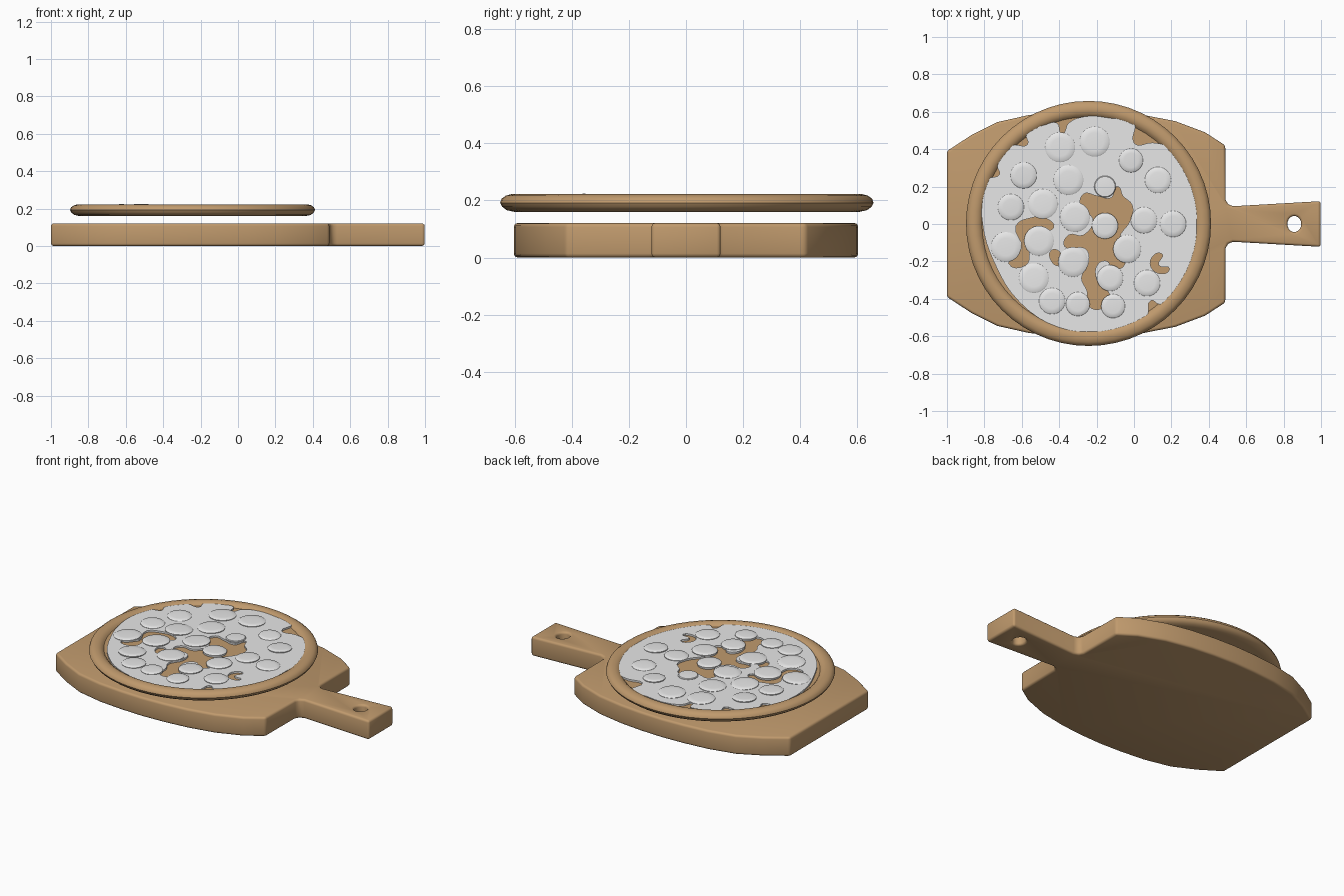
import bpy, bmesh, math, random
from mathutils import Matrix, Vector

if "Cube" in bpy.data.objects:
    bpy.data.objects.remove(bpy.data.objects["Cube"])

random.seed(4)
CX, CY = -0.243, 0.003          # pizza centre


def material(name, rgb):
    m = bpy.data.materials.new(name)
    m.diffuse_color = (*rgb, 1)
    m.use_nodes = True
    m.node_tree.nodes["Principled BSDF"].inputs["Base Color"].default_value = m.diffuse_color
    return m


WOOD = material("warm_tan", (0.527, 0.323, 0.153))
GREY = material("light_grey", (0.8, 0.8, 0.8))


def add(name, mesh, mat, angle=40):
    mesh.materials.clear()
    mesh.materials.append(mat)
    mesh.shade_smooth()
    mesh.set_sharp_from_angle(angle=math.radians(angle))
    o = bpy.data.objects.new(name, mesh)
    bpy.context.collection.objects.link(o)
    return o


def evaluated_mesh(o):
    bpy.context.view_layer.update()
    dg = bpy.context.evaluated_depsgraph_get()
    return bpy.data.meshes.new_from_object(o.evaluated_get(dg))


def prism(name, pts, z0, z1):
    bm = bmesh.new()
    f = bm.faces.new([bm.verts.new((x, y, z0)) for x, y in pts])
    r = bmesh.ops.extrude_face_region(bm, geom=[f])
    vs = [v for v in r["geom"] if isinstance(v, bmesh.types.BMVert)]
    bmesh.ops.translate(bm, verts=vs, vec=(0, 0, z1 - z0))
    bmesh.ops.recalc_face_normals(bm, faces=bm.faces)
    me = bpy.data.meshes.new(name)
    bm.to_mesh(me)
    bm.free()
    return me


def lathe(name, profile, n, matrix):
    """Spin a (radius, z) profile whose ends lie on the axis."""
    bm = bmesh.new()
    vs = [bm.verts.new((r, 0, z)) for r, z in profile]
    es = [bm.edges.new(p) for p in zip(vs, vs[1:])]
    bmesh.ops.spin(bm, geom=vs + es, cent=(0, 0, 0), axis=(0, 0, 1),
                   angle=math.tau, steps=n, use_duplicate=False)
    bmesh.ops.remove_doubles(bm, verts=bm.verts, dist=1e-5)
    bmesh.ops.recalc_face_normals(bm, faces=bm.faces)
    bmesh.ops.transform(bm, matrix=matrix, verts=bm.verts)
    me = bpy.data.meshes.new(name)
    bm.to_mesh(me)
    bm.free()
    return me


# serving board: half outline mirrored in y, with handle
half = [(-1, 0.39), (-0.87, 0.475), (-0.73, 0.545), (-0.56, 0.583), (-0.4, 0.598),
        (-0.25, 0.604), (-0.1, 0.598), (0.05, 0.583), (0.22, 0.55), (0.38, 0.49),
        (0.488, 0.42), (0.49, 0.13), (0.502, 0.105), (0.53, 0.095), (0.998, 0.122)]
outline = half + [(x, -y) for x, y in reversed(half)]
blank = add("board_blank", prism("board_blank", outline, 0, 0.121), WOOD)
ring = [(0.857 + 0.037 * math.cos(i * math.tau / 20), 0.043 * math.sin(i * math.tau / 20))
        for i in range(20)]
cutter = add("hole_cutter", prism("hole_cutter", ring, -0.1, 0.3), WOOD)
cutter.hide_render = True
mod = blank.modifiers.new("hole", "BOOLEAN")
mod.object, mod.operation, mod.solver = cutter, "DIFFERENCE", "EXACT"
mod = blank.modifiers.new("round", "BEVEL")
mod.width, mod.segments = 0.014, 3
mod.limit_method, mod.angle_limit = "ANGLE", math.radians(40)
board = evaluated_mesh(blank)
for o in (blank, cutter):
    bpy.data.objects.remove(o)
add("serving_board", board, WOOD)

# pizza base with raised crust
crust = [(0, 0.16), (0.605, 0.16), (0.632, 0.166), (0.648, 0.178), (0.655, 0.192),
         (0.65, 0.206), (0.635, 0.217), (0.612, 0.223), (0.592, 0.22), (0.578, 0.211),
         (0.57, 0.202), (0, 0.202)]
add("pizza_crust", lathe("pizza_crust", crust, 56, Matrix.Translation((CX, CY, 0))), WOOD)

# cheese sheet: ragged outer edge plus gaps showing the dough
edge = [(0, 0.545), (0.003, 0.43), (0.1, 0.435), (0.19, 0.41), (0.26, 0.35), (0.32, 0.2),
        (0.335, 0), (0.31, -0.2), (0.25, -0.32), (0.14, -0.43), (0.09, -0.41),
        (0.07, -0.49), (-0.05, -0.55), (-0.2, -0.575), (-0.4, -0.553), (-0.61, -0.42),
        (-0.75, -0.2), (-0.81, 0), (-0.808, 0.14), (-0.78, 0.24), (-0.72, 0.265),
        (-0.73, 0.31), (-0.65, 0.42), (-0.57, 0.425), (-0.575, 0.48), (-0.475, 0.53),
        (-0.41, 0.54), (-0.385, 0.485), (-0.35, 0.54), (-0.26, 0.575), (-0.12, 0.565)]
gaps = [
    [(-0.27, 0.16), (-0.2, 0.15), (-0.12, 0.14), (-0.09, 0.2), (-0.06, 0.15), (-0.01, 0.1),
     (-0.02, 0.02), (-0.08, -0.08), (-0.05, -0.17), (-0.06, -0.23), (-0.12, -0.23),
     (-0.14, -0.2), (-0.19, -0.21), (-0.2, -0.3), (-0.13, -0.38), (-0.17, -0.45),
     (-0.24, -0.44), (-0.25, -0.36), (-0.28, -0.29), (-0.24, -0.2), (-0.26, -0.13),
     (-0.37, -0.12), (-0.35, -0.06), (-0.27, -0.06), (-0.22, 0.03), (-0.28, 0.08)],
    [(-0.67, -0.21), (-0.6, -0.13), (-0.63, -0.01), (-0.56, 0.03), (-0.47, 0.03),
     (-0.43, -0.02), (-0.52, -0.03), (-0.58, -0.09), (-0.56, -0.16), (-0.58, -0.22)],
    [(0.09, -0.19), (0.15, -0.16), (0.13, -0.22), (0.19, -0.24), (0.12, -0.26)],
    [(-0.44, -0.14), (-0.39, -0.16), (-0.4, -0.22), (-0.44, -0.2)],
]
cu = bpy.data.curves.new("cheese", "CURVE")
cu.dimensions, cu.fill_mode, cu.extrude, cu.resolution_u = "2D", "BOTH", 0.007, 4
for loop in [edge] + gaps:
    s = cu.splines.new("BEZIER")
    s.bezier_points.add(len(loop) - 1)
    for p, (x, y) in zip(s.bezier_points, loop):
        p.co = (x, y, 0)
        p.handle_left_type = p.handle_right_type = "AUTO"
    s.use_cyclic_u = True
flat = bpy.data.objects.new("cheese_curve", cu)
bpy.context.collection.objects.link(flat)
cheese = evaluated_mesh(flat)
bpy.data.objects.remove(flat)
cheese.transform(Matrix.Translation((0, 0, 0.206)))
add("melted_cheese", cheese, GREY, 30)

# round topping slices, each a shallow dome with a slight tilt: x, y, radius
slices = [(-.395, .41, .08), (-.21, .44, .08), (-.59, .26, .07), (-.35, .235, .08),
          (-.155, .2, .058), (-.016, .34, .064), (.128, .235, .07), (-.658, .09, .07),
          (-.487, .107, .08), (-.315, .037, .08), (-.155, -.01, .07), (.053, .02, .07),
          (.209, 0, .07), (-.684, -.123, .08), (-.508, -.09, .08), (-.037, -.134, .075),
          (-.326, -.203, .08), (-.128, -.289, .07), (-.535, -.289, .08),
          (-.438, -.412, .07), (-.3, -.428, .064), (-.112, -.439, .064),
          (.07, -.316, .07)]
for i, (x, y, r) in enumerate(slices):
    dome = [(0, -0.012), (r * 0.97, -0.012), (r, 0.001), (r * 0.93, 0.005),
            (r * 0.6, 0.006), (0, 0.008)]
    tilt = Matrix.Rotation(random.uniform(0.01, 0.05), 4,
                           Vector((random.uniform(-1, 1), random.uniform(-1, 1), 0)))
    add(f"topping_slice_{i + 1}",
        lathe("topping_slice", dome, 24, Matrix.Translation((x, y, 0.215)) @ tilt), GREY)
